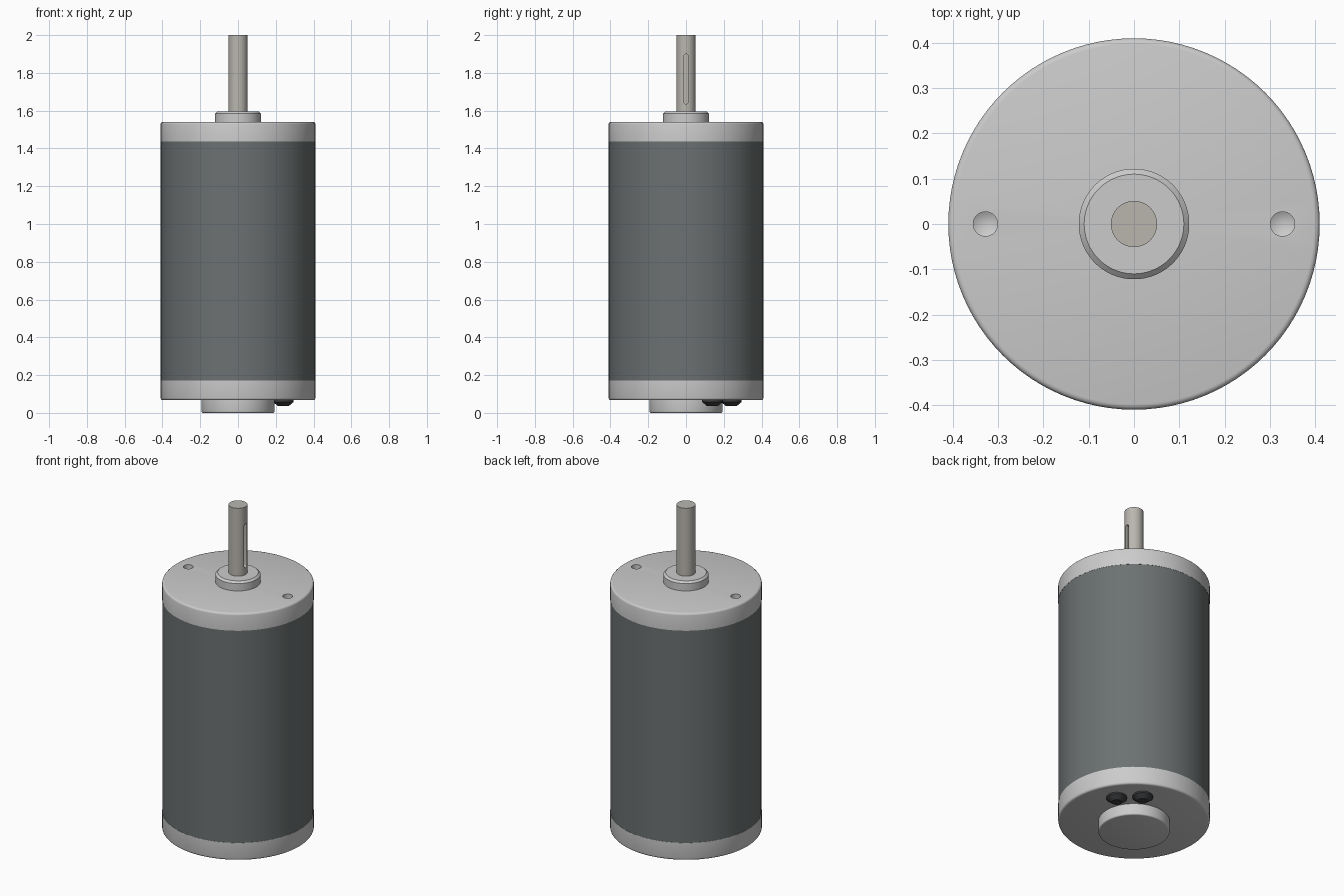
import bpy, bmesh, math
from mathutils import Matrix

if "Cube" in bpy.data.objects:
    bpy.data.objects.remove(bpy.data.objects["Cube"])


def material(name, rgb):
    m = bpy.data.materials.new(name)
    m.diffuse_color = (*rgb, 1)
    m.use_nodes = True
    m.node_tree.nodes["Principled BSDF"].inputs["Base Color"].default_value = m.diffuse_color
    return m


ALUMINIUM = material("aluminium", (0.66, 0.665, 0.68))
DARK = material("dark_grey", (0.15, 0.165, 0.165))
STEEL = material("steel", (0.49, 0.47, 0.43))
RUBBER = material("rubber", (0.045, 0.047, 0.05))


def finish(bm, name, mat=None):
    bmesh.ops.recalc_face_normals(bm, faces=bm.faces)
    mesh = bpy.data.meshes.new(name)
    bm.to_mesh(mesh)
    bm.free()
    ob = bpy.data.objects.new(name, mesh)
    bpy.context.collection.objects.link(ob)
    if mat:
        mesh.materials.append(mat)
    return ob


def lathe(name, profile, mat=None, sides=96, at=(0, 0, 0)):
    """Revolve (radius, z) points around the z axis."""
    bm = bmesh.new()
    vs = [bm.verts.new((r, 0, z)) for r, z in profile]
    es = [bm.edges.new(p) for p in zip(vs, vs[1:])]
    bmesh.ops.spin(bm, geom=vs + es, cent=(0, 0, 0), axis=(0, 0, 1),
                   angle=math.tau, steps=sides)
    bmesh.ops.remove_doubles(bm, verts=bm.verts, dist=1e-5)
    bmesh.ops.transform(bm, matrix=Matrix.Translation(at), verts=bm.verts)
    return finish(bm, name, mat)


def disc(r, z0, z1, low=0.0, high=0.0):
    """Cylinder profile with rounded bottom and top rims."""
    pts = [(0, z0)]
    angles = [math.radians(a) for a in (0, 30, 60, 90)]
    if low:
        pts += [(r - low + low * math.sin(a), z0 + low - low * math.cos(a)) for a in angles]
    else:
        pts.append((r, z0))
    if high:
        pts += [(r - high + high * math.cos(a), z1 - high + high * math.sin(a)) for a in angles]
    else:
        pts.append((r, z1))
    return pts + [(0, z1)]


def cut(target, cutter):
    cutter.hide_render = True
    mod = target.modifiers.new("cut", 'BOOLEAN')
    mod.operation = 'DIFFERENCE'
    mod.object = cutter
    bpy.context.view_layer.objects.active = target
    bpy.ops.object.modifier_apply(modifier=mod.name)
    bpy.data.objects.remove(cutter)


# Motor housing and end caps
parts = [lathe("motor_housing", disc(0.409, 0.172, 1.437), DARK)]
rear_cap = lathe("rear_end_cap", disc(0.41, 0.067, 0.172, low=0.012), ALUMINIUM)
front_cap = lathe("front_end_cap", disc(0.41, 1.437, 1.54, high=0.012), ALUMINIUM)

# Drilled mounting holes in the front cap
for x in (-0.328, 0.328):
    hole = [(0, 1.455), (0.027, 1.47), (0.027, 1.56), (0, 1.56)]
    cut(front_cap, lathe("hole_cutter", hole, sides=32, at=(x, 0, 0)))

# Bearing bosses
rear_boss = lathe("rear_boss", disc(0.193, 0, 0.067, low=0.008), ALUMINIUM)
front_boss = lathe("front_boss", [(0, 1.54), (0.122, 1.54), (0.122, 1.584),
                                  (0.11, 1.595), (0, 1.595)], ALUMINIUM)

# Shaft with a round-ended keyway on the right side
shaft = lathe("shaft", disc(0.051, 1.595, 2.0), STEEL, 64)
bm = bmesh.new()
outline = []
for zc, start in ((1.887, 0), (1.648, math.pi)):
    for i in range(13):
        a = start + math.pi * i / 12
        outline.append(bm.verts.new((0.032, 0.0125 * math.cos(a), zc + 0.0125 * math.sin(a))))
face = bm.faces.new(outline)
ext = bmesh.ops.extrude_face_region(bm, geom=[face])["geom"]
bmesh.ops.translate(bm, vec=(0.04, 0, 0),
                    verts=[v for v in ext if isinstance(v, bmesh.types.BMVert)])
cut(shaft, finish(bm, "keyway_cutter"))

parts += [rear_cap, front_cap, rear_boss, front_boss, shaft]

# Tapered cable grommets under the rear cap
for i, (x, y) in enumerate(((0.24, 0.14), (0.14, 0.24))):
    taper = [(0, 0.036), (0.028, 0.036), (0.055, 0.058), (0.055, 0.067), (0, 0.067)]
    parts.append(lathe(f"cable_grommet_{i + 1}", taper, RUBBER, 40, (x, y, 0)))

# Smooth shading with crisp edges
bpy.ops.object.select_all(action='DESELECT')
for ob in parts:
    ob.select_set(True)
bpy.context.view_layer.objects.active = parts[0]
bpy.ops.object.shade_smooth_by_angle(angle=math.radians(32))
